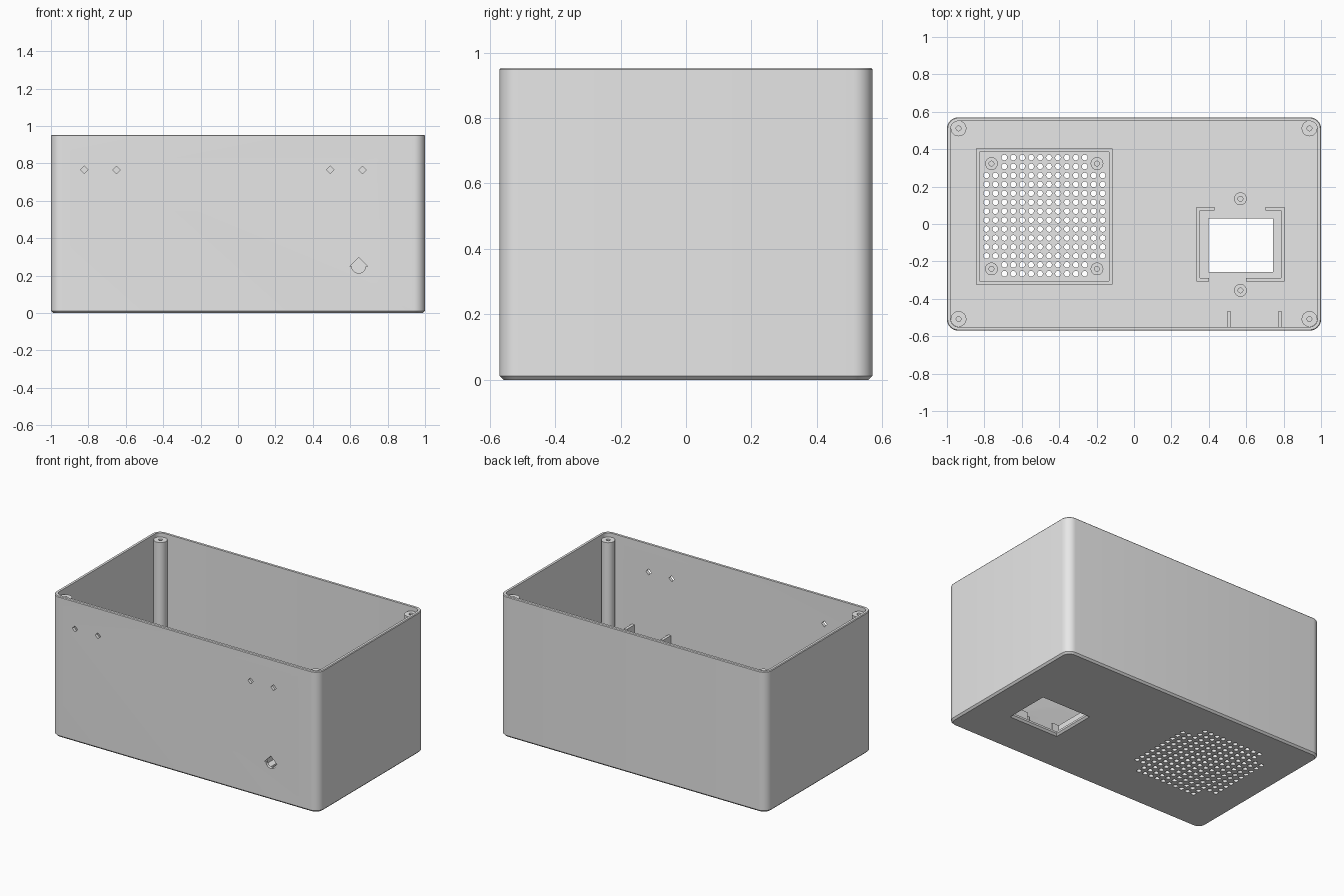
import bpy
import bmesh
from math import cos, sin, pi, radians

if "Cube" in bpy.data.objects:
    bpy.data.objects.remove(bpy.data.objects["Cube"])

HX, HY, HZ = 1.0, 0.57, 0.953   # half width, half depth, height
FLOOR = 0.025
WALL = 0.02
RADIUS = 0.06

grey = bpy.data.materials.new("light_grey")
grey.use_nodes = True
grey.diffuse_color = (0.8, 0.8, 0.8, 1)
grey.node_tree.nodes["Principled BSDF"].inputs["Base Color"].default_value = (0.8, 0.8, 0.8, 1)


def circle(x, y, r, n):
    return [(x + r * cos(2 * pi * i / n), y + r * sin(2 * pi * i / n)) for i in range(n)]


def rect(x0, x1, y0, y1, inset=0.0):
    x0, x1, y0, y1 = x0 + inset, x1 - inset, y0 + inset, y1 - inset
    return [(x0, y0), (x1, y0), (x1, y1), (x0, y1)]


def rounded(inset, steps=8):
    """Outline of the box with rounded corners, moved inward by inset."""
    r = RADIUS - inset
    pts = []
    for k, (sx, sy) in enumerate([(1, 1), (-1, 1), (-1, -1), (1, -1)]):
        for i in range(steps + 1):
            a = (k + i / steps) * pi / 2
            pts.append((sx * (HX - RADIUS) + r * cos(a), sy * (HY - RADIUS) + r * sin(a)))
    return pts


def at_z(outline, z):
    return [(x, y, z) for x, y in outline]


def at_y(outline, y):
    return [(x, y, z) for x, z in outline]


def loft(bm, loops, ring=False):
    """Skin a row of loops; cap both ends, or join last to first."""
    rows = [[bm.verts.new(p) for p in loop] for loop in loops]
    pairs = list(zip(rows, rows[1:]))
    if ring:
        pairs.append((rows[-1], rows[0]))
    else:
        bm.faces.new(rows[0][::-1])
        bm.faces.new(rows[-1])
    n = len(rows[0])
    for a, b in pairs:
        for i in range(n):
            j = (i + 1) % n
            bm.faces.new((a[i], a[j], b[j], b[i]))


def finish(name, bm):
    bmesh.ops.recalc_face_normals(bm, faces=bm.faces[:])
    mesh = bpy.data.meshes.new(name)
    bm.to_mesh(mesh)
    bm.free()
    mesh.materials.append(grey)
    obj = bpy.data.objects.new(name, mesh)
    bpy.context.collection.objects.link(obj)
    return obj


def select(obj):
    bpy.ops.object.select_all(action="DESELECT")
    obj.select_set(True)
    bpy.context.view_layer.objects.active = obj


def smooth(obj):
    select(obj)
    bpy.ops.object.shade_smooth_by_angle(angle=radians(32))


def hollow(name, outer, inner, z1):
    """Upright tube or frame standing on the floor."""
    bm = bmesh.new()
    z0 = FLOOR - 0.005
    loft(bm, [at_z(outer, z0), at_z(outer, z1), at_z(inner, z1), at_z(inner, z0)], ring=True)
    smooth(finish(name, bm))


def wall_piece(name, outline, z1):
    bm = bmesh.new()
    loft(bm, [at_z(outline, FLOOR - 0.005), at_z(outline, z1)])
    finish(name, bm)


# Open box: chamfered base, thin walls, softened rim
bm = bmesh.new()
profile = [(0.012, 0), (0, 0.012), (0, HZ - 0.005), (0.004, HZ),
           (WALL, HZ), (WALL, FLOOR)]
loft(bm, [at_z(rounded(inset), z) for inset, z in profile])
box = finish("box_shell", bm)

# Cutters for every opening
bm = bmesh.new()

# Vent grille, with the four corners left solid for the posts
N = 14
for i in range(N):
    for j in range(N):
        if i in (0, 1, N - 2, N - 1) and j in (0, 1, N - 2, N - 1):
            continue
        hole = circle(-0.789 + 0.0478 * i, -0.266 + 0.0478 * j, 0.0155, 12)
        loft(bm, [at_z(hole, -0.05), at_z(hole, 0.1)])

# Socket window, flared toward the underside
window = (0.398, 0.743, -0.256, 0.03)
loft(bm, [at_z(rect(*window, inset=f), z)
          for f, z in [(-0.022, -0.01), (0, 0.012), (0, 0.1)]])

# Small diamond holes and the teardrop hole in the front wall
for x in (-0.822, -0.65, 0.493, 0.665):
    diamond = circle(x, 0.765, 0.02, 4)
    loft(bm, [at_y(diamond, -0.65), at_y(diamond, -0.5)])
cx, cz = 0.645, 0.25
drop = [(cx - 0.047, cz), (cx, cz + 0.047), (cx + 0.047, cz)]
drop += [(cx + 0.037 * cos(a * pi / 12), cz - 0.037 * sin(a * pi / 12)) for a in range(13)]
loft(bm, [at_y(drop, -0.65), at_y(drop, -0.5)])

cutter = finish("opening_cutter", bm)
cutter.hide_render = True
select(box)
mod = box.modifiers.new("openings", "BOOLEAN")
mod.operation = "DIFFERENCE"
mod.solver = "EXACT"
mod.object = cutter
bpy.ops.object.modifier_apply(modifier=mod.name)
bpy.data.objects.remove(cutter)
smooth(box)

# Corner screw posts
for sx, px in (("right", -0.938), ("left", 0.938)):
    for sy, py in (("front", -0.508), ("back", 0.511)):
        hollow(f"{sy}_{sx}_corner_post", circle(px, py, 0.042, 24),
               circle(px, py, 0.013, 24), 0.925)

# Fan frame and its four posts
fan = (-0.845, -0.115, -0.323, 0.404)
hollow("fan_frame", rect(*fan), rect(*fan, inset=0.018), 0.08)
for px in (-0.762, -0.198):
    for py in (-0.24, 0.323):
        hollow("fan_post", circle(px, py, 0.034, 24), circle(px, py, 0.013, 24), 0.08)

# Socket screw posts
for py in (-0.355, 0.135):
    hollow("socket_post", circle(0.569, py, 0.034, 24), circle(0.569, py, 0.013, 24), 0.1)

# C-shaped brackets on both sides of the window
T = 0.018
y0, y1 = -0.308, 0.09
for name, x, d, top_x, low_x in (("right", 0.334, 1, 0.43, 0.4),
                                 ("left", 0.805, -1, 0.703, 0.6)):
    xi = x + d * T
    wall_piece(f"{name}_socket_bracket",
               [(x, y0), (low_x, y0), (low_x, y0 + T), (xi, y0 + T),
                (xi, y1 - T), (top_x, y1 - T), (top_x, y1), (x, y1)], 0.1)

# Guide ribs on the front wall
for x in (0.508, 0.78):
    wall_piece("front_guide_rib", rect(x - 0.01, x + 0.01, -0.56, -0.468), 0.38)
